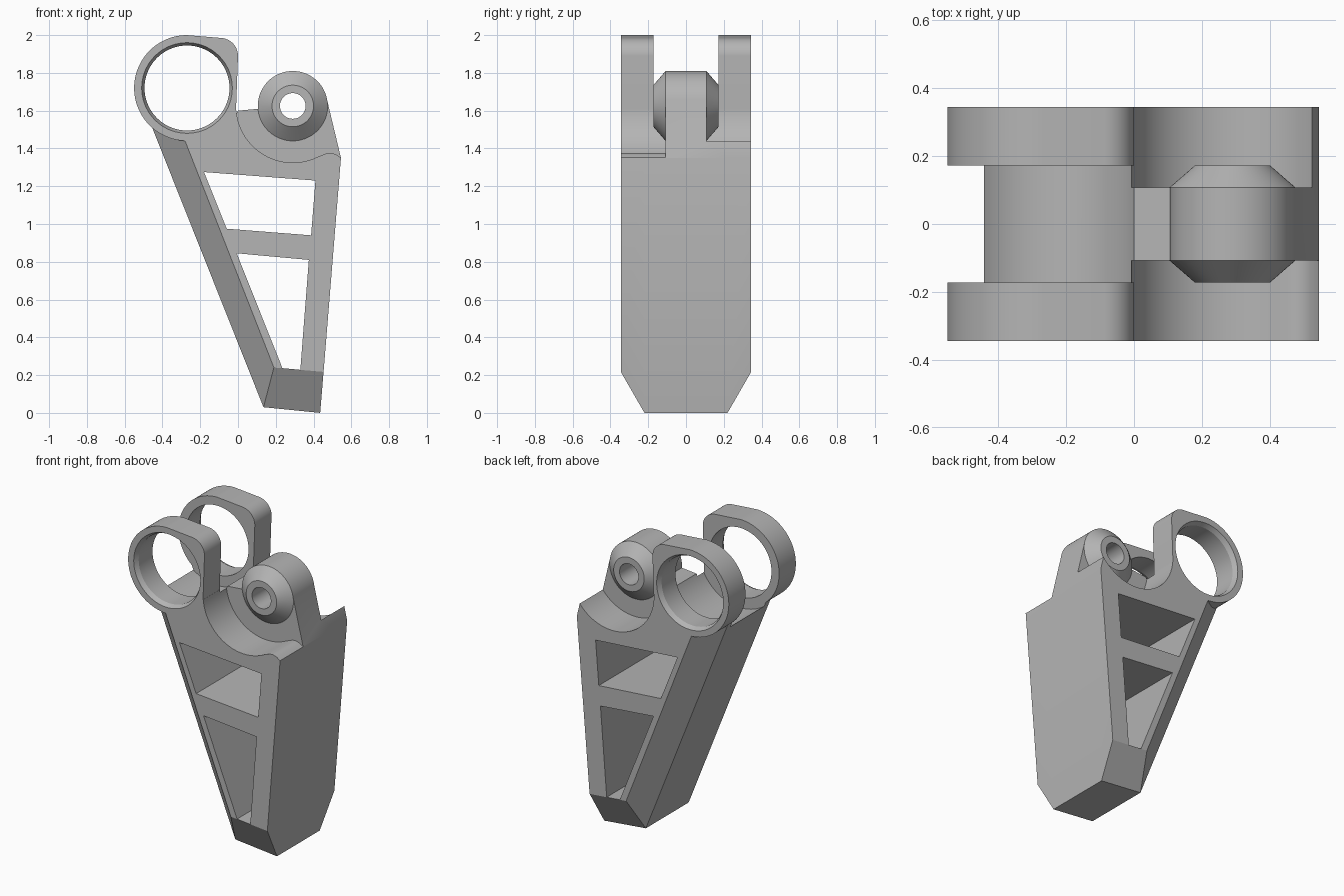
import bpy, bmesh
from math import sin, cos, radians

cube = bpy.data.objects.get("Cube")
if cube:
    bpy.data.objects.remove(cube, do_unlink=True)

grey = bpy.data.materials.new("plain_grey")
grey.use_nodes = True
colour = (0.46, 0.46, 0.46, 1)
grey.diffuse_color = colour
grey.node_tree.nodes["Principled BSDF"].inputs["Base Color"].default_value = colour

RING, EYE = (-0.27, 1.72), (0.29, 1.625)   # bore centres in x, z
HALF, GAP, TONGUE = 0.345, 0.173, 0.108    # half widths in y


def arc(centre, r, start=0, end=360, n=72):
    """Points along an arc; a full circle omits its repeated last point."""
    count = n if end - start == 360 else n + 1
    angles = [radians(start + (end - start) * i / n) for i in range(count)]
    return [(centre[0] + r * cos(a), centre[1] + r * sin(a)) for a in angles]


def loft(name, sections):
    """Solid through (y, outline) sections with matching point counts."""
    bm = bmesh.new()
    loops = [[bm.verts.new((x, y, z)) for x, z in pts] for y, pts in sections]
    bm.faces.new(loops[0])
    bm.faces.new(loops[-1])
    for a, b in zip(loops, loops[1:]):
        for i in range(len(a)):
            j = (i + 1) % len(a)
            bm.faces.new((a[i], a[j], b[j], b[i]))
    bmesh.ops.recalc_face_normals(bm, faces=bm.faces)
    mesh = bpy.data.meshes.new(name)
    bm.to_mesh(mesh)
    bm.free()
    mesh.materials.append(grey)
    ob = bpy.data.objects.new(name, mesh)
    bpy.context.collection.objects.link(ob)
    return ob


def prism(name, pts, y0, y1):
    return loft(name, [(y0, pts), (y1, pts)])


def combine(target, other, operation):
    """Apply a boolean and discard the helper solid."""
    mod = target.modifiers.new("combine", "BOOLEAN")
    mod.operation, mod.object, mod.solver = operation, other, "EXACT"
    bpy.context.view_layer.update()
    graph = bpy.context.evaluated_depsgraph_get()
    result = bpy.data.meshes.new_from_object(target.evaluated_get(graph))
    target.modifiers.clear()
    target.data = result
    bpy.data.objects.remove(other, do_unlink=True)


# Tapered body, chamfered along its left and bottom edges
top = [(0.545, 1.35), (0.471, 1.66), (0.29, 1.62), (0.11, 1.61), (0, 1.6)]
full = [(-0.49, 1.6), (0.135, 0.03), (0.435, 0.0)] + top
inset = [(-0.343, 1.6), (0.19, 0.24), (0.453, 0.217)] + top
body = loft("bracket_body", [(-HALF, inset), (-0.22, full), (0.22, full), (HALF, inset)])

# Valleys beside the central tongue: front has a rounded lip, back is a plain arc
lip = [(0.45, 1.367), (0.47, 1.375), (0.495, 1.376), (0.52, 1.368), (0.546, 1.35)]
front_valley = arc(EYE, 0.3, 180, 297, 40) + lip + [(0.7, 1.35), (0.7, 2.1), (-0.01, 2.1)]
combine(body, prism("front_valley", front_valley, -0.5, -TONGUE), "DIFFERENCE")
combine(body, prism("back_valley", arc(EYE, 0.3), TONGUE, 0.5), "DIFFERENCE")

# Triangular frame windows
upper = [(-0.18, 1.275), (0.41, 1.23), (0.387, 0.94), (-0.06, 0.975)]
lower = [(-0.007, 0.845), (0.375, 0.81), (0.33, 0.228), (0.235, 0.237)]
for pts in (upper, lower):
    combine(body, prism("window", pts, -0.5, 0.5), "DIFFERENCE")

# Cradle between the two ring lugs
combine(body, prism("cradle", arc(RING, 0.295), -GAP, GAP), "DIFFERENCE")

# Ring lugs with a rounded outer corner
lug = (arc(RING, 0.28, 90, 270, 48) + [(-0.1, 1.45), (-0.01, 1.55), (-0.01, 1.62)]
       + arc((-0.095, 1.89), 0.095, 0, 85, 14))
for side in (-1, 1):
    combine(body, prism("ring_lug", lug, side * GAP, side * HALF), "UNION")

# Ring bores, countersunk on the outer faces
combine(body, prism("ring_bore", arc(RING, 0.225), -0.5, 0.5), "DIFFERENCE")
for side in (-1, 1):
    sink = [(side * (HALF - 0.03), arc(RING, 0.225)), (side * (HALF + 0.03), arc(RING, 0.255))]
    combine(body, loft("countersink", sink), "DIFFERENCE")

# Pivot eye with conical shoulders and a through hole
shoulders = [(-GAP, 0.11), (-TONGUE, 0.185), (TONGUE, 0.185), (GAP, 0.11)]
eye = loft("pivot_eye", [(y, arc(EYE, r)) for y, r in shoulders])
combine(body, eye, "UNION")
combine(body, prism("pivot_hole", arc(EYE, 0.068, n=48), -0.5, 0.5), "DIFFERENCE")

# Smooth the round surfaces and keep edges crisp
bpy.ops.object.select_all(action="DESELECT")
body.select_set(True)
bpy.context.view_layer.objects.active = body
bpy.ops.object.shade_smooth_by_angle(angle=radians(25))
